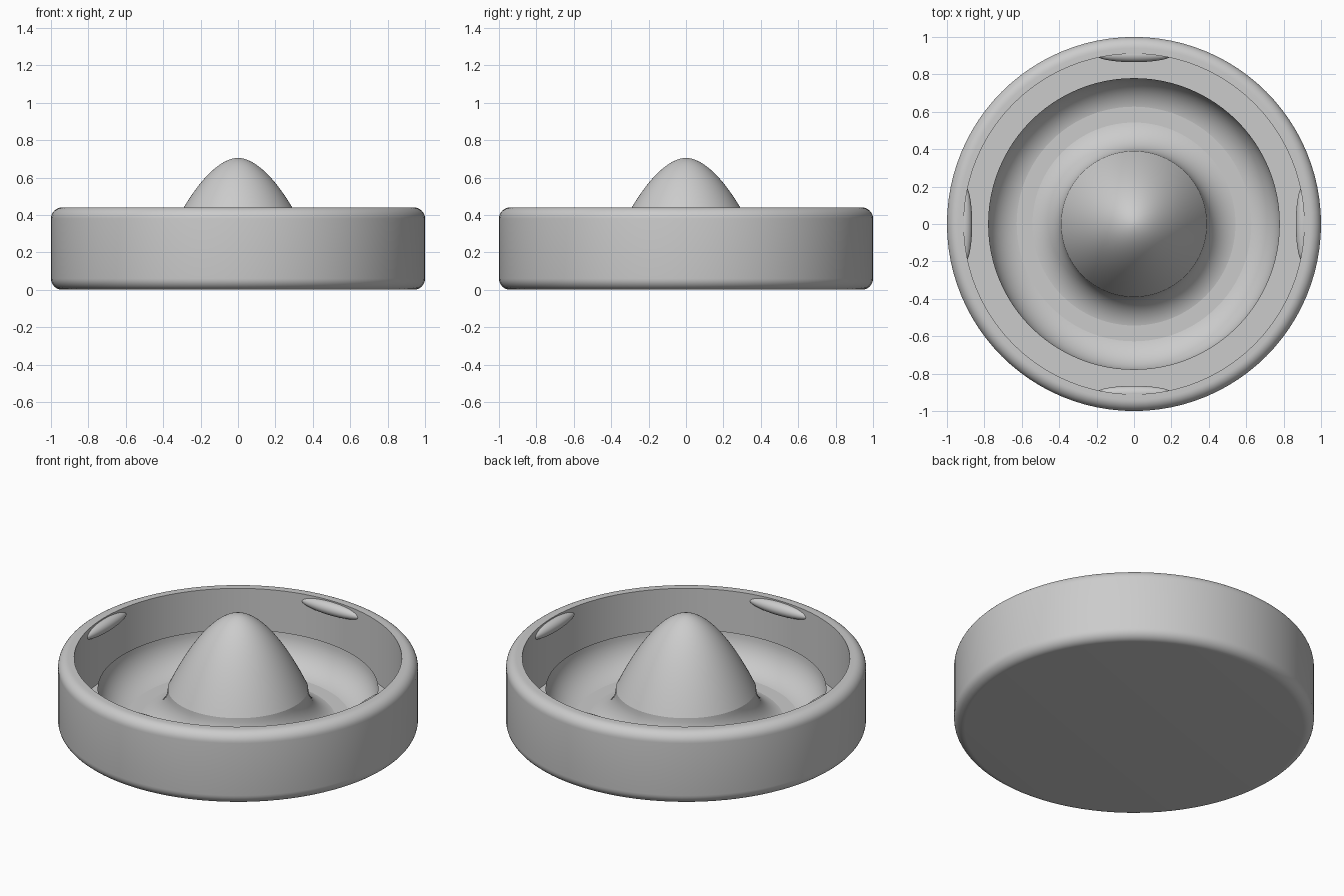
import bpy, math

cube = bpy.data.objects.get("Cube")
if cube:
    bpy.data.objects.remove(cube, do_unlink=True)

grey = bpy.data.materials.new("plain_grey")
grey.use_nodes = True
grey.diffuse_color = (0.6, 0.6, 0.6, 1)
grey.node_tree.nodes["Principled BSDF"].inputs["Base Color"].default_value = (0.6, 0.6, 0.6, 1)

SIDES = 96


def smooth(obj):
    bpy.ops.object.select_all(action="DESELECT")
    obj.select_set(True)
    bpy.context.view_layer.objects.active = obj
    bpy.ops.object.shade_smooth_by_angle(angle=math.radians(35))


def lathe(name, profile):
    """Revolve (radius, height) points, listed bottom to top on the outside."""
    verts, rings, faces = [], [], []
    for r, z in profile:
        n = 1 if r < 1e-6 else SIDES
        rings.append([len(verts) + i for i in range(n)])
        for i in range(n):
            a = math.tau * i / SIDES
            verts.append((r * math.cos(a), r * math.sin(a), z))
    for lo, hi in zip(rings, rings[1:]):
        for i in range(SIDES):
            j = (i + 1) % SIDES
            quad = [lo[i % len(lo)], lo[j % len(lo)], hi[j % len(hi)], hi[i % len(hi)]]
            faces.append(list(dict.fromkeys(quad)))
    mesh = bpy.data.meshes.new(name)
    mesh.from_pydata(verts, [], faces)
    mesh.materials.append(grey)
    obj = bpy.data.objects.new(name, mesh)
    bpy.context.collection.objects.link(obj)
    smooth(obj)
    return obj


def arc(cr, cz, rad, start, end, steps):
    angles = [math.radians(start + (end - start) * i / steps) for i in range(steps + 1)]
    return [(cr + rad * math.cos(a), cz + rad * math.sin(a)) for a in angles]


# Round tray with softened outer edges and a straight inner wall
BEVEL, HEIGHT, FLOOR, WALL = 0.06, 0.44, 0.06, 0.91
lathe("tray", [(0, 0)]
      + arc(1 - BEVEL, BEVEL, BEVEL, -90, 0, 8)
      + arc(1 - BEVEL, HEIGHT - BEVEL, BEVEL, 0, 90, 8)
      + [(WALL, HEIGHT), (WALL, FLOOR), (0, FLOOR)])

# Half-round trough standing on the floor around the centre
RIM = 0.25
lathe("trough", arc(0.585, RIM, 0.195, 0, -180, 24))

# Domed cone rising from the inner edge of the trough
BASE, TOP, POWER = 0.39, 0.705, 1.825
dome = [(BASE * (1 - i / 24), TOP - (TOP - RIM) * (1 - i / 24) ** POWER) for i in range(25)]
lathe("centre_cone", [(0, RIM - 0.01), (BASE - 0.01, RIM - 0.01)] + dome)

# Four grip tabs bulging from the inner wall just below the rim
for i, side in enumerate(("left", "back", "right", "front")):
    a = i * math.pi / 2
    bpy.ops.mesh.primitive_uv_sphere_add(
        segments=32, ring_count=16, radius=1,
        location=(0.905 * math.cos(a), 0.905 * math.sin(a), 0.395), rotation=(0, 0, a))
    tab = bpy.context.object
    tab.name = side + "_grip_tab"
    tab.scale = (0.04, 0.205, 0.038)
    tab.data.materials.append(grey)
    smooth(tab)
